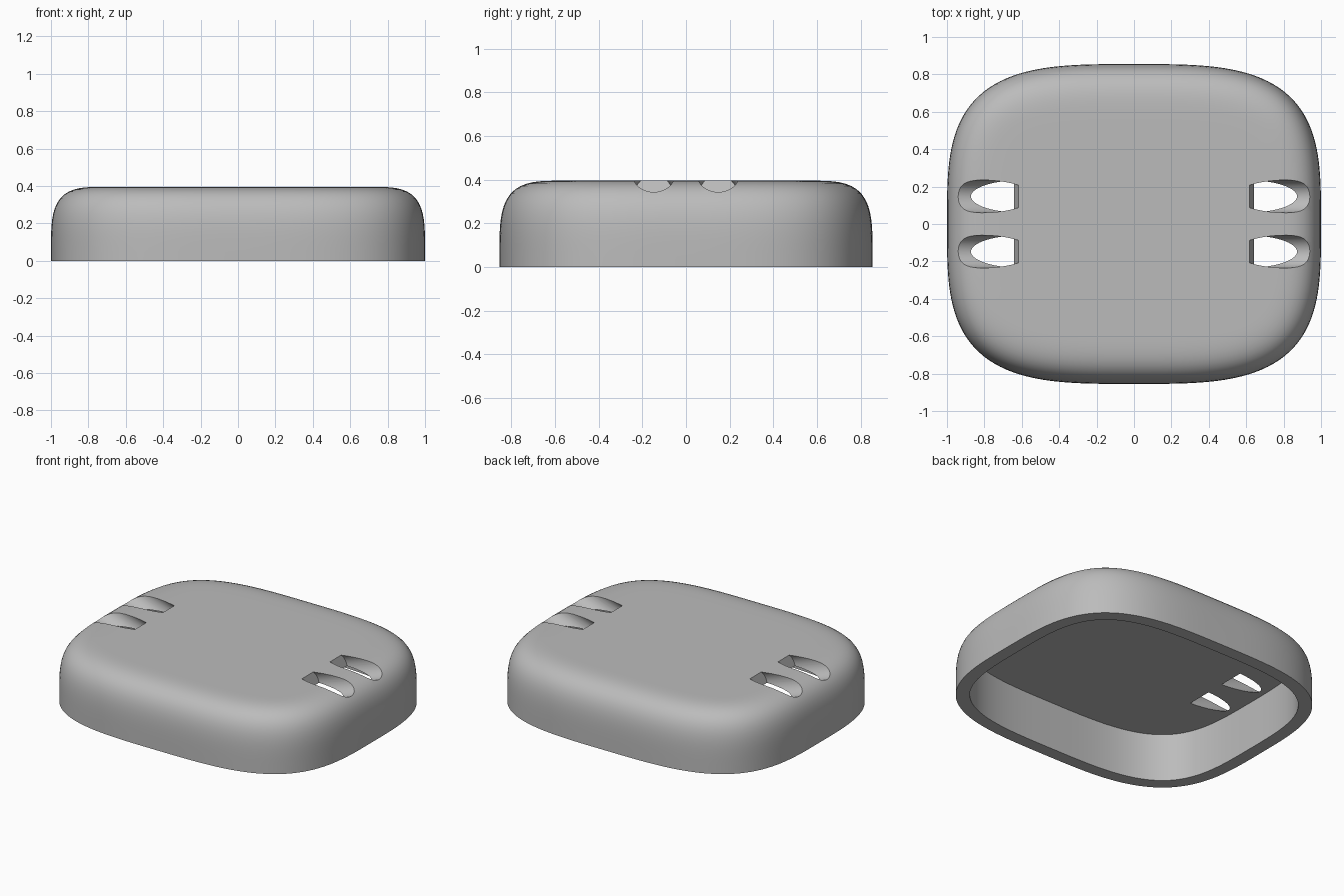
import bpy, bmesh, math
from mathutils import Matrix, Vector

cube = bpy.data.objects.get("Cube")
if cube:
    bpy.data.objects.remove(cube, do_unlink=True)

HALF_X, HALF_Y, HEIGHT = 1.0, 0.855, 0.395
POWER = 3.4            # squareness of the outline
WALL, CEILING = 0.085, 0.32
SEGMENTS = 192

grey = bpy.data.materials.new("plain grey")
grey.use_nodes = True
grey.diffuse_color = (0.5, 0.5, 0.5, 1)
grey.node_tree.nodes["Principled BSDF"].inputs["Base Color"].default_value = (0.5, 0.5, 0.5, 1)


def outline_ring(bm, inset, z):
    """Rounded-square ring, moved inward along its normals."""
    ring = []
    for i in range(SEGMENTS):
        a = math.tau * i / SEGMENTS
        c, s = math.cos(a), math.sin(a)
        r = (abs(c / HALF_X) ** POWER + abs(s / HALF_Y) ** POWER) ** (-1 / POWER)
        x, y = r * c, r * s
        normal = Vector((
            math.copysign(abs(x / HALF_X) ** (POWER - 1) / HALF_X, x),
            math.copysign(abs(y / HALF_Y) ** (POWER - 1) / HALF_Y, y))).normalized()
        ring.append(bm.verts.new((x - inset * normal.x, y - inset * normal.y, z)))
    return ring


def make_object(name, bm):
    bmesh.ops.recalc_face_normals(bm, faces=bm.faces)
    mesh = bpy.data.meshes.new(name)
    bm.to_mesh(mesh)
    bm.free()
    mesh.materials.append(grey)
    obj = bpy.data.objects.new(name, mesh)
    bpy.context.collection.objects.link(obj)
    return obj


# Shell: cavity ceiling, cavity wall, bottom rim, outer wall, soft top edge
SOFT_W, SOFT_H, SOFT_POWER, STEPS = 0.3, 0.35, 3.7, 20
profile = [(WALL, CEILING), (WALL, 0), (0, 0)]
for i in range(STEPS + 1):
    a = math.pi / 2 * i / STEPS
    c, s = math.cos(a), math.sin(a)
    r = (c ** SOFT_POWER + s ** SOFT_POWER) ** (-1 / SOFT_POWER)
    profile.append((SOFT_W * (1 - r * c), HEIGHT - SOFT_H * (1 - r * s)))

bm = bmesh.new()
rings = [outline_ring(bm, inset, z) for inset, z in profile]
for low, high in zip(rings, rings[1:]):
    for i in range(SEGMENTS):
        j = (i + 1) % SEGMENTS
        bm.faces.new((low[i], low[j], high[j], high[i]))
bm.faces.new(rings[0])
bm.faces.new(rings[-1])
shell = make_object("lid_shell", bm)

# Slots: tilted round cutters, rising outward, two on each side
RADIUS, LENGTH, SLOT_Y = 0.0875, 0.8, 0.1475
tilt = math.atan(1 / 3)
bm = bmesh.new()
for side in (-1, 1):
    for y in (-SLOT_Y, SLOT_Y):
        axis = Vector((side * math.cos(tilt), 0, math.sin(tilt)))
        start = Vector((side * 0.637, y, 0.334))
        place = Matrix.Translation(start + axis * LENGTH / 2)
        turn = Matrix.Rotation(side * (math.pi / 2 - tilt), 4, 'Y')
        bmesh.ops.create_cone(bm, cap_ends=True, segments=64, radius1=RADIUS,
                              radius2=RADIUS, depth=LENGTH, matrix=place @ turn)
cutter = make_object("slot_cutter", bm)
cutter.hide_render = True

cut = shell.modifiers.new("slots", 'BOOLEAN')
cut.operation = 'DIFFERENCE'
cut.solver = 'EXACT'
cut.object = cutter

bpy.ops.object.select_all(action='DESELECT')
shell.select_set(True)
bpy.context.view_layer.objects.active = shell
bpy.ops.object.modifier_apply(modifier=cut.name)
bpy.data.objects.remove(cutter, do_unlink=True)
bpy.ops.object.shade_smooth_by_angle(angle=math.radians(30))
